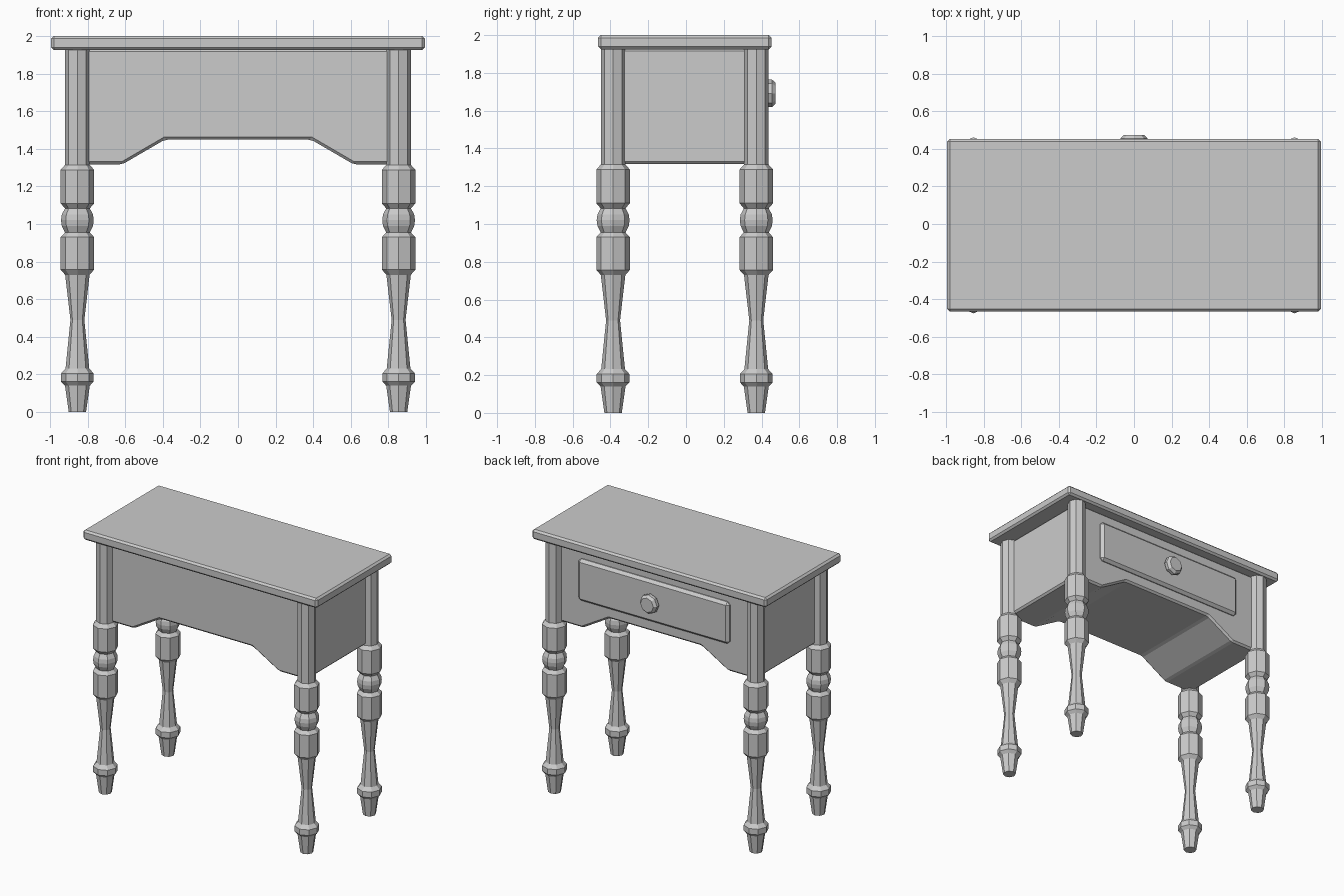
import bpy, bmesh
from math import cos, sin, pi
from mathutils import Matrix, Vector

if "Cube" in bpy.data.objects:
    bpy.data.objects.remove(bpy.data.objects["Cube"])

CY = -0.007  # depth centre of the table without the knob


def finish(name, bm):
    bmesh.ops.recalc_face_normals(bm, faces=bm.faces)
    mesh = bpy.data.meshes.new(name)
    bm.to_mesh(mesh)
    bm.free()
    obj = bpy.data.objects.new(name, mesh)
    bpy.context.collection.objects.link(obj)
    return obj


def bevel(obj, width):
    mod = obj.modifiers.new("bevel", "BEVEL")
    mod.width = width
    mod.segments = 1
    mod.limit_method = 'ANGLE'
    mod.angle_limit = 0.3


def box(name, lo, hi, width):
    lo, hi = Vector(lo), Vector(hi)
    bm = bmesh.new()
    bmesh.ops.create_cube(bm, size=1)
    bmesh.ops.scale(bm, vec=hi - lo, verts=bm.verts)
    bmesh.ops.translate(bm, vec=(lo + hi) / 2, verts=bm.verts)
    obj = finish(name, bm)
    bevel(obj, width)
    return obj


def turned(name, profile, matrix, sides=8):
    """Capped lathe shape from (radius, height) points."""
    bm = bmesh.new()
    rings = [[bm.verts.new((r * cos(2 * pi * i / sides), r * sin(2 * pi * i / sides), h))
              for i in range(sides)] for r, h in profile]
    for a, b in zip(rings, rings[1:]):
        for i in range(sides):
            j = (i + 1) % sides
            bm.faces.new((a[i], a[j], b[j], b[i]))
    bm.faces.new(rings[0])
    bm.faces.new(rings[-1])
    bm.transform(matrix)
    return finish(name, bm)


# Tabletop
box("tabletop", (-0.993, -0.465, 1.925), (0.993, 0.452, 2.0), 0.014)

# Body: arched front profile extruded through the depth
half = [(0.39, 1.448), (0.615, 1.317), (0.862, 1.317), (0.862, 1.93)]
outline = half + [(-x, z) for x, z in reversed(half)]
bm = bmesh.new()
face = bm.faces.new([bm.verts.new((x, CY - 0.385, z)) for x, z in outline])
ext = bmesh.ops.extrude_face_region(bm, geom=[face])
bmesh.ops.translate(bm, vec=(0, 0.77, 0),
                    verts=[v for v in ext["geom"] if isinstance(v, bmesh.types.BMVert)])
bevel(finish("body", bm), 0.014)

# Turned legs
leg = [(0.046, 0), (0.066, 0.14), (0.087, 0.162), (0.087, 0.205), (0.063, 0.232),
       (0.037, 0.49), (0.065, 0.73), (0.089, 0.757), (0.089, 0.93), (0.066, 0.955),
       (0.083, 0.99), (0.087, 1.02), (0.083, 1.05), (0.066, 1.083), (0.089, 1.11),
       (0.089, 1.288), (0.065, 1.315), (0.065, 1.93)]
for side, sx in (("left", -1), ("right", 1)):
    for end, sy in (("front", -1), ("back", 1)):
        turned(f"{end}_{side}_leg", leg,
               Matrix.Translation((sx * 0.854, CY + sy * 0.379, 0)))

# Drawer front and knob on the back side
box("drawer_front", (-0.64, 0.35, 1.53), (0.64, 0.405, 1.85), 0.02)
knob = [(0.035, 0.39), (0.035, 0.42), (0.073, 0.43), (0.073, 0.455), (0.055, 0.474)]
turned("drawer_knob", knob,
       Matrix.Translation((0, 0, 1.692)) @ Matrix.Rotation(-pi / 2, 4, 'X'))
